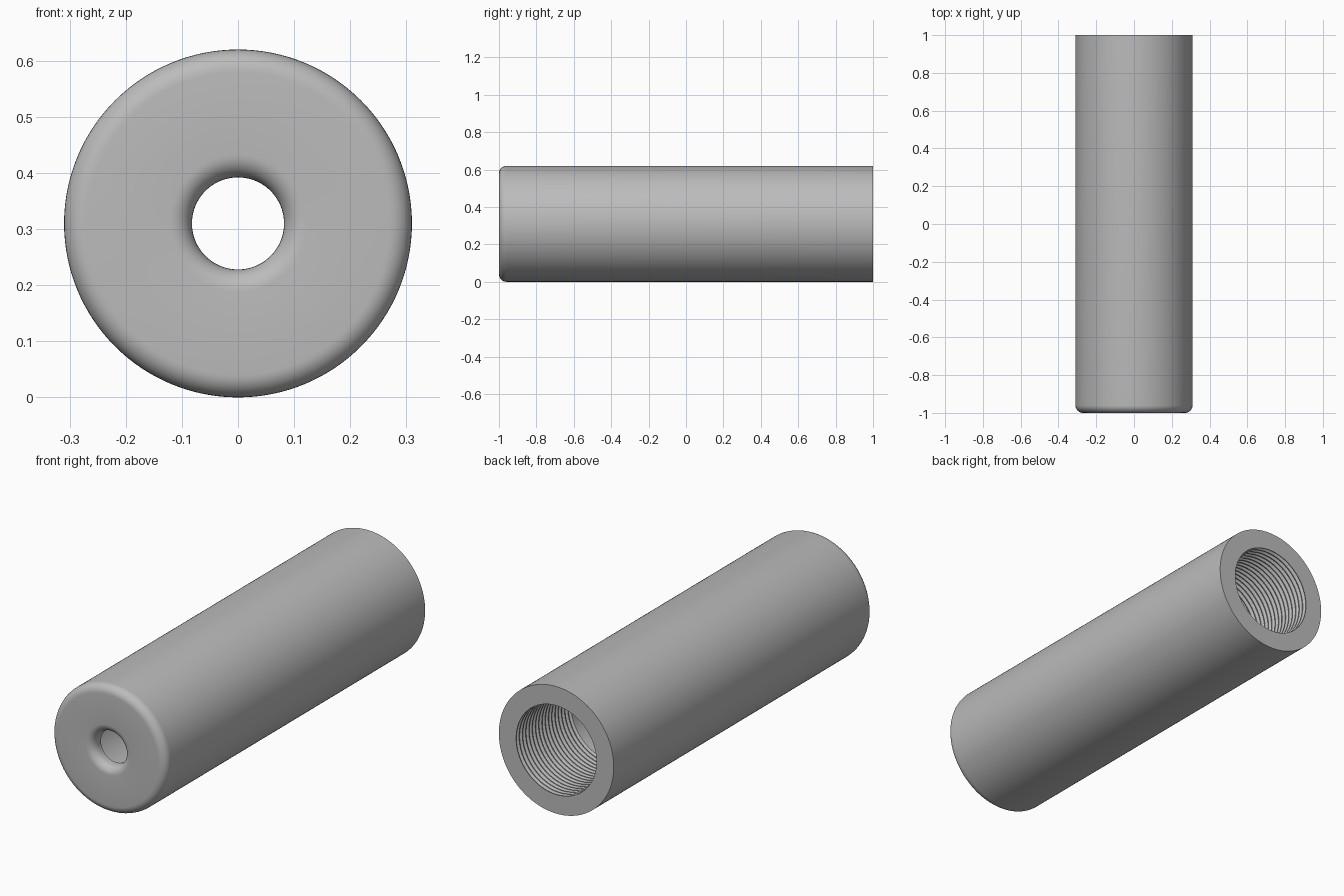
import bpy
import bmesh
from math import sin, cos, pi, radians

cube = bpy.data.objects.get("Cube")
if cube:
    bpy.data.objects.remove(cube, do_unlink=True)

SEGMENTS = 128
OUTER, HOLE, BORE = 0.31, 0.082, 0.217
FILLET, WALL = 0.04, 0.06
PITCH, DEPTH, TURNS = 0.025, 0.014, 17


def arc(r, y, start, end, steps=8):
    """Quarter-round fillet points as (radius, y)."""
    angles = [radians(start + (end - start) * i / steps) for i in range(steps + 1)]
    return [(r + FILLET * cos(a), y + FILLET * sin(a)) for a in angles]


# Closed section: hole lip, rounded front rim, flat back rim, threaded bore
profile = [(HOLE, WALL - 1)]
profile += arc(HOLE + FILLET, FILLET - 1, 180, 270)
profile += arc(OUTER - FILLET, FILLET - 1, 270, 360)
profile += [(OUTER, 1), (BORE, 1)]
for i in range(TURNS):
    y = 1 - i * PITCH
    profile += [(BORE, y - PITCH * 0.1), (BORE + DEPTH, y - PITCH * 0.5),
                (BORE, y - PITCH * 0.9)]
profile += [(BORE, WALL - 1)]

# Revolve the section around the long axis
bm = bmesh.new()
rings = []
for s in range(SEGMENTS):
    a = 2 * pi * s / SEGMENTS
    rings.append([bm.verts.new((r * cos(a), y, OUTER + r * sin(a))) for r, y in profile])
for s in range(SEGMENTS):
    here, after = rings[s], rings[(s + 1) % SEGMENTS]
    for i in range(len(profile)):
        j = (i + 1) % len(profile)
        bm.faces.new((here[i], here[j], after[j], after[i]))
bmesh.ops.recalc_face_normals(bm, faces=bm.faces)

mesh = bpy.data.meshes.new("threaded_sleeve")
bm.to_mesh(mesh)
bm.free()
sleeve = bpy.data.objects.new("threaded_sleeve", mesh)
bpy.context.collection.objects.link(sleeve)

# Plain grey metal
grey = bpy.data.materials.new("grey_metal")
grey.use_nodes = True
colour = (0.5, 0.5, 0.5, 1)
grey.diffuse_color = colour
grey.node_tree.nodes["Principled BSDF"].inputs["Base Color"].default_value = colour
mesh.materials.append(grey)

# Smooth rounds, sharp rims and threads
bpy.ops.object.select_all(action="DESELECT")
sleeve.select_set(True)
bpy.context.view_layer.objects.active = sleeve
bpy.ops.object.shade_smooth_by_angle(angle=radians(30))
